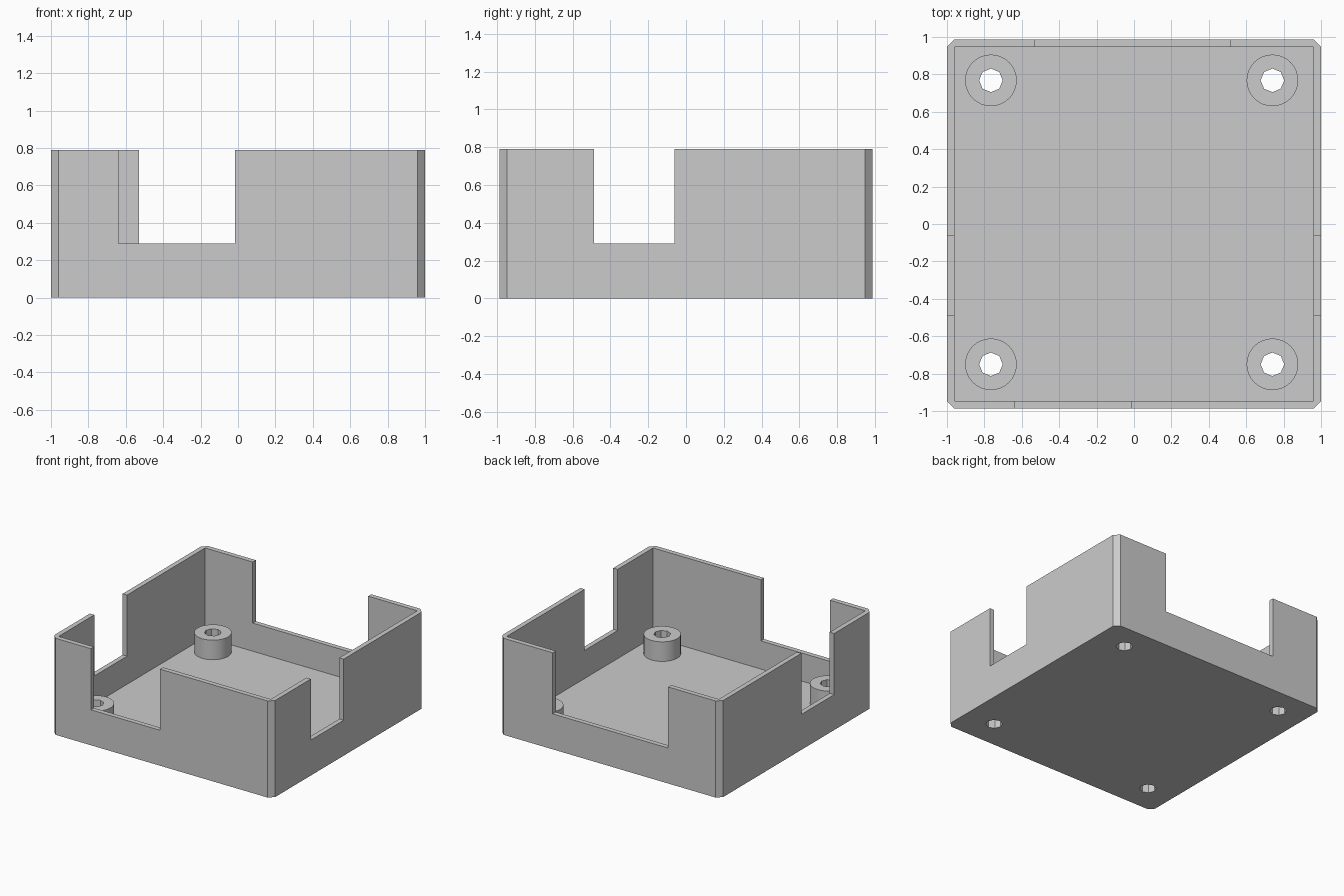
import bpy
import bmesh

cube = bpy.data.objects.get("Cube")
if cube:
    bpy.data.objects.remove(cube, do_unlink=True)

HX, HY, TOP = 1.0, 0.987, 0.79
WALL, FLOOR, SILL, BOSS_TOP = 0.04, 0.06, 0.29, 0.22

grey = bpy.data.materials.new("light grey plastic")
grey.use_nodes = True
colour = (0.6, 0.6, 0.6, 1)
grey.diffuse_color = colour
grey.node_tree.nodes["Principled BSDF"].inputs["Base Color"].default_value = colour


def prism(name, outline, z0, z1):
    """Extrude a flat counter-clockwise outline from z0 up to z1."""
    bm = bmesh.new()
    face = bm.faces.new([bm.verts.new((x, y, z0)) for x, y in outline])
    side = bmesh.ops.extrude_face_region(bm, geom=[face])
    bmesh.ops.translate(bm, vec=(0, 0, z1 - z0),
                        verts=[v for v in side["geom"] if isinstance(v, bmesh.types.BMVert)])
    bmesh.ops.recalc_face_normals(bm, faces=bm.faces)
    mesh = bpy.data.meshes.new(name)
    bm.to_mesh(mesh)
    bm.free()
    mesh.materials.append(grey)
    obj = bpy.data.objects.new(name, mesh)
    bpy.context.collection.objects.link(obj)
    return obj


def block(name, x0, x1, y0, y1, z0, z1):
    return prism(name, [(x0, y0), (x1, y0), (x1, y1), (x0, y1)], z0, z1)


def cylinder(name, x, y, radius, z0, z1, sides):
    bpy.ops.mesh.primitive_cylinder_add(vertices=sides, radius=radius, depth=z1 - z0,
                                        location=(x, y, (z0 + z1) / 2))
    obj = bpy.context.object
    obj.name = name
    obj.data.materials.append(grey)
    return obj


def cut(target, cutter):
    cutter.hide_render = True
    mod = target.modifiers.new("cut", 'BOOLEAN')
    mod.operation, mod.solver, mod.object = 'DIFFERENCE', 'EXACT', cutter
    bpy.context.view_layer.objects.active = target
    bpy.ops.object.modifier_apply(modifier=mod.name)


def discard(obj):
    bpy.data.objects.remove(obj, do_unlink=True)


# Tray with chamfered vertical corners
cx, cy = HX - WALL, HY - WALL
tray = prism("tray", [(-cx, -HY), (cx, -HY), (HX, -cy), (HX, cy),
                      (cx, HY), (-cx, HY), (-HX, cy), (-HX, -cy)], 0, TOP)

# Hollow inside, then the notches in the front, back and both side walls
cutters = [
    block("cavity_cutter", -cx, cx, -cy, cy, FLOOR, 1),
    block("front_notch_cutter", -0.64, -0.015, -1.1, -0.9, SILL, 1),
    block("back_notch_cutter", -0.53, 0.515, 0.9, 1.1, SILL, 1),
    block("side_notch_cutter", -1.1, 1.1, -0.487, -0.062, SILL, 1),
]
for cutter in cutters:
    cut(tray, cutter)
    discard(cutter)

# Four round standoffs with screw holes running through the floor
for end, y in (("front", -0.75), ("back", 0.768)):
    for side, x in (("right", -0.765), ("left", 0.74)):
        boss = cylinder(f"{end}_{side}_standoff", x, y, 0.138, FLOOR, BOSS_TOP, 32)
        hole = cylinder("hole_cutter", x, y, 0.063, -0.1, 0.5, 8)
        cut(tray, hole)
        cut(boss, hole)
        discard(hole)
        bpy.ops.object.select_all(action='DESELECT')
        boss.select_set(True)
        bpy.context.view_layer.objects.active = boss
        bpy.ops.object.shade_smooth_by_angle(angle=0.5)
